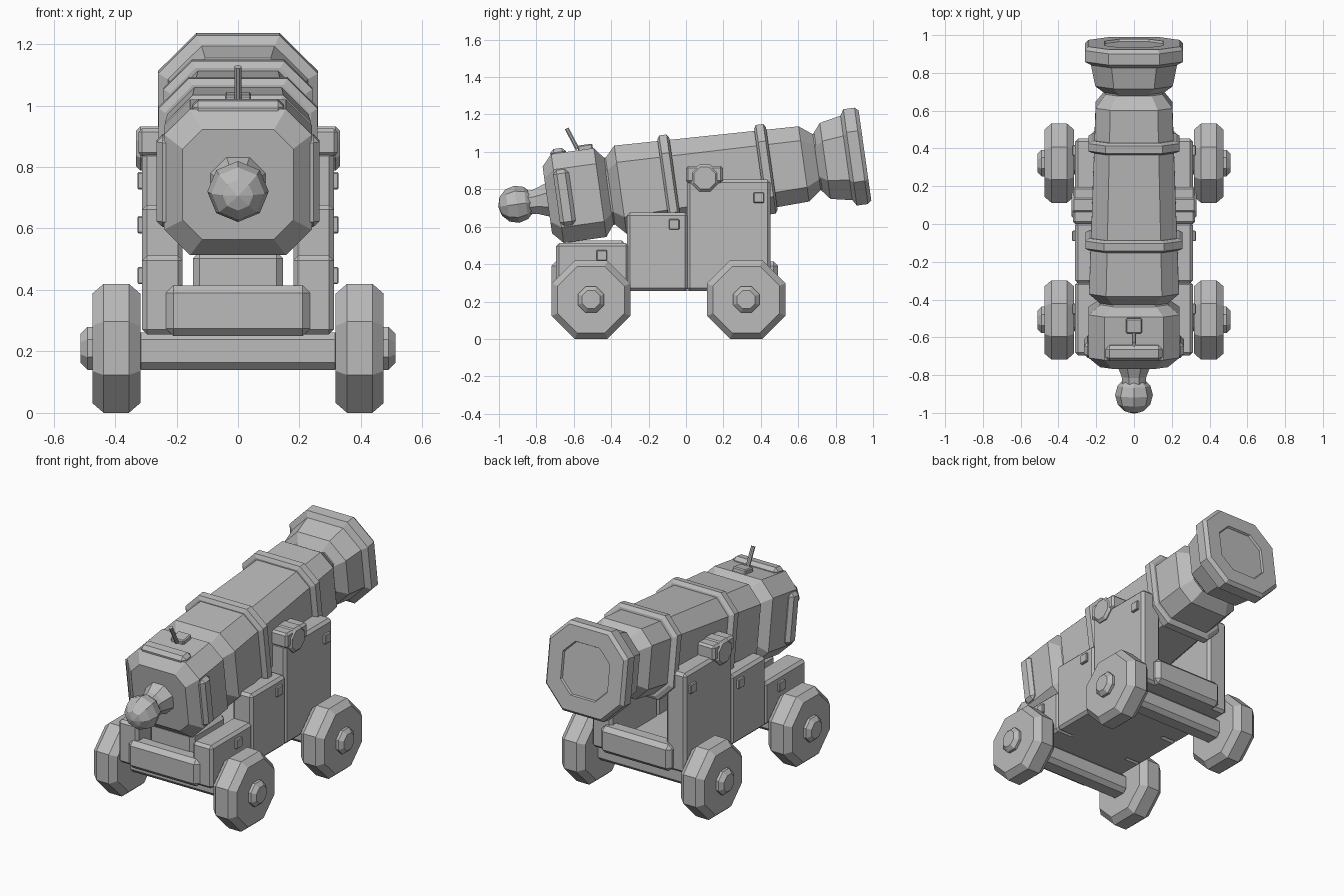
import bpy, bmesh, math
from mathutils import Matrix, Vector

if "Cube" in bpy.data.objects:
    bpy.data.objects.remove(bpy.data.objects["Cube"])

iron = bpy.data.materials.new("grey")
iron.diffuse_color = (0.5, 0.5, 0.5, 1)
iron.use_nodes = True
iron.node_tree.nodes["Principled BSDF"].inputs["Base Color"].default_value = iron.diffuse_color


def finish(name, bm, matrix=None):
    bmesh.ops.recalc_face_normals(bm, faces=bm.faces)
    me = bpy.data.meshes.new(name)
    bm.to_mesh(me)
    bm.free()
    if matrix:
        me.transform(matrix)
    me.materials.append(iron)
    ob = bpy.data.objects.new(name, me)
    bpy.context.collection.objects.link(ob)
    return ob


def loft(name, profile, k=0.414, matrix=None):
    """Eight-sided solid along local +y; profile holds (station, apothem), k sets flat width."""
    bm = bmesh.new()
    rings = []
    for s, r in profile:
        pts = [(1, k), (k, 1), (-k, 1), (-1, k), (-1, -k), (-k, -1), (k, -1), (1, -k)]
        rings.append([bm.verts.new((r * x, s, r * z)) for x, z in pts])
    for a, b in zip(rings, rings[1:]):
        for i in range(8):
            j = (i + 1) % 8
            bm.faces.new((a[i], a[j], b[j], b[i]))
    bm.faces.new(rings[0])
    bm.faces.new(rings[-1])
    return finish(name, bm, matrix)


def box(name, x, y, z, bevel=0.015, matrix=None):
    """Chamfered box from (min, max) ranges."""
    bm = bmesh.new()
    bmesh.ops.create_cube(bm, size=1)
    for v in bm.verts:
        for i, (lo, hi) in enumerate((x, y, z)):
            v.co[i] = (lo + hi) / 2 + v.co[i] * (hi - lo)
    if bevel:
        bmesh.ops.bevel(bm, geom=bm.edges[:], offset=bevel, segments=1, affect='EDGES')
    return finish(name, bm, matrix)


def sideways(side, y, z):
    """Turns the loft axis outward along +x or -x at the given place."""
    return Matrix.Translation((0, y, z)) @ Matrix.Rotation(-side * math.pi / 2, 4, 'Z')


# Tilted gun frame, origin at the rear knob
gun = Matrix.Translation((0, -0.905, 0.72)) @ Matrix.Rotation(math.radians(8), 4, 'X')

# Breech block and tapering barrel
loft("breech", [(0.165, 0.18), (0.22, 0.24), (0.45, 0.24), (0.505, 0.17)], 0.65, gun)
loft("barrel", [(0.47, 0.19), (0.505, 0.18), (0.56, 0.238), (1.55, 0.203), (1.62, 0.15),
                (1.63, 0.15)], 0.62, gun)

# Reinforcing bands
for name, s, r in (("rear_band", 0.825, 0.258), ("front_band", 1.345, 0.242)):
    loft(name, [(s - 0.032, r - 0.02), (s - 0.02, r), (s + 0.02, r), (s + 0.032, r - 0.02)], 0.62, gun)

# Flared muzzle with lip and shallow bore
loft("muzzle", [(1.60, 0.15), (1.62, 0.15), (1.665, 0.205), (1.78, 0.228), (1.80, 0.26),
                (1.86, 0.26), (1.88, 0.243), (1.88, 0.155), (1.868, 0.15)], 0.52, gun)

# Raised plates on the breech top and flanks
for name, angle in (("top_plate", 0), ("left_plate", -90), ("right_plate", 90)):
    box(name, (-0.15, 0.15), (0.215, 0.30), (0.2, 0.265), 0.02,
        gun @ Matrix.Rotation(math.radians(angle), 4, 'Y'))

# Vent block and fuse
box("vent_block", (-0.043, 0.043), (0.365, 0.445), (0.22, 0.265), 0.006, gun)
fuse_dir = Vector((0, -0.055, 0.105))
loft("fuse", [(0, 0.011), (0.125, 0.011)], 0.414,
     Matrix.Translation((0, -0.58, 1.015)) @ fuse_dir.to_track_quat('Y', 'Z').to_matrix().to_4x4())

# Neck and rear knob
loft("knob_neck", [(0.03, 0.06), (0.10, 0.065), (0.18, 0.095)], 0.414, gun)
bm = bmesh.new()
bmesh.ops.create_uvsphere(bm, u_segments=8, v_segments=6, radius=0.1)
finish("knob", bm, gun @ Matrix.Rotation(math.pi / 2, 4, 'X'))

# Stepped carriage cheeks with bolts, trunnions and wheels on both sides
for side, label in ((-1, "left"), (1, "right")):
    def span(a, b):
        return tuple(sorted((side * a, side * b)))

    steps = (("rear", -0.695, -0.305, 0.512, -0.45), ("middle", -0.315, 0.01, 0.677, -0.063),
             ("front", 0.005, 0.452, 0.852, 0.39))
    for part, y0, y1, top, by in steps:
        box(f"{label}_{part}_cheek", span(0.18, 0.312), (y0, y1), (0.255, top), 0.016)
        bz = top - 0.065 if part != "front" else 0.755
        box(f"{label}_{part}_bolt", span(0.30, 0.327), (by - 0.028, by + 0.028),
            (bz - 0.028, bz + 0.028), 0.004)
    loft(f"{label}_trunnion", [(0.1, 0.072), (0.318, 0.072), (0.332, 0.058)], 0.414,
         sideways(side, 0.1, 0.86))
    box(f"{label}_trunnion_strap", span(0.19, 0.324), (0.0, 0.197), (0.835, 0.925), 0.012)
    for part, y in (("rear", -0.508), ("front", 0.322)):
        place = sideways(side, y, 0.21)
        loft(f"{label}_{part}_wheel", [(0.318, 0.178), (0.355, 0.21), (0.437, 0.21), (0.474, 0.178)],
             0.414, place)
        loft(f"{label}_{part}_hub", [(0.46, 0.07), (0.49, 0.07), (0.512, 0.048)], 0.414, place)

# Axles, floor, cross bars and the block under the breech
for part, y in (("rear", -0.508), ("front", 0.322)):
    box(f"{part}_axle", (-0.34, 0.34), (y - 0.06, y + 0.06), (0.14, 0.262), 0.024)
box("floor", (-0.2, 0.2), (-0.66, 0.42), (0.255, 0.31), 0)
box("rear_cross_bar", (-0.235, 0.235), (-0.72, -0.61), (0.25, 0.415), 0.025)
box("front_cross_bar", (-0.235, 0.235), (0.38, 0.492), (0.255, 0.415), 0.025)
box("elevation_block", (-0.147, 0.147), (-0.64, -0.32), (0.3, 0.525), 0.022)
